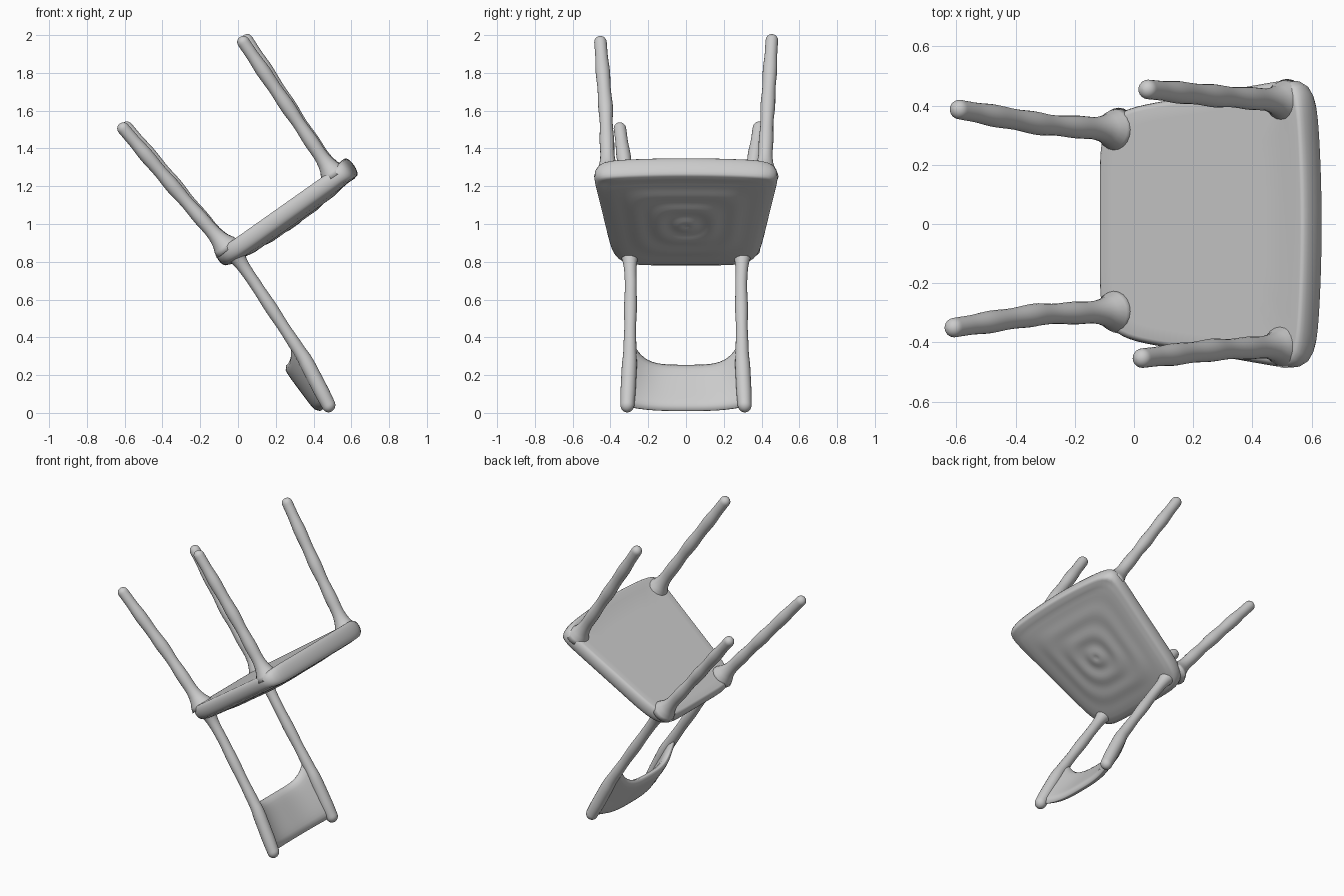
import bpy, bmesh, math
from mathutils import Vector

old = bpy.data.objects.get("Cube")
if old:
    bpy.data.objects.remove(old, do_unlink=True)

grey = bpy.data.materials.new("plain grey")
grey.use_nodes = True
COLOUR = (0.6, 0.6, 0.6, 1)
grey.diffuse_color = COLOUR
grey.node_tree.nodes["Principled BSDF"].inputs["Base Color"].default_value = COLOUR

# Seat frame: U runs along the tilted seat, W is normal to it
TILT = math.radians(35.2)
U = Vector((math.cos(TILT), 0, math.sin(TILT)))
W = Vector((-math.sin(TILT), 0, math.cos(TILT)))
ORIGIN = Vector((0, 0, 0.934))


def finish(bm, name):
    bmesh.ops.recalc_face_normals(bm, faces=bm.faces)
    for f in bm.faces:
        f.smooth = True
    me = bpy.data.meshes.new(name)
    bm.to_mesh(me)
    bm.free()
    me.materials.append(grey)
    ob = bpy.data.objects.new(name, me)
    bpy.context.collection.objects.link(ob)
    return ob


def lerp(table, t):
    """Smoothly interpolated value of a list spread evenly over 0..1."""
    k = min(int(t * (len(table) - 1)), len(table) - 2)
    f = t * (len(table) - 1) - k
    f = f * f * (3 - 2 * f)
    return table[k] * (1 - f) + table[k + 1] * f


def limb(name, points, radii, flare=0.042, sides=20, steps=50):
    """Lumpy round bar with a flared root and a rounded tip."""
    pts = [Vector(p) for p in points]
    lens = [(b - a).length for a, b in zip(pts, pts[1:])]
    total = sum(lens)
    bm = bmesh.new()
    rings = []
    axis = (pts[-1] - pts[0]).normalized()
    e1 = axis.cross(Vector((0, 1, 0))).normalized()
    e2 = axis.cross(e1)
    tip = radii[-1]
    for i in range(steps + 1):
        # denser rings near the tip
        t = 1 - (1 - i / steps) ** 1.6
        d = t * total
        r = lerp(radii, t) + flare * math.exp(-max(d - 0.015, 0) / 0.05)
        left = total - d
        if left < tip:
            r *= max(math.sqrt(max(1 - (1 - left / tip) ** 2, 0)), 0.05)
        k = 0
        while k < len(lens) - 1 and d > lens[k]:
            d -= lens[k]
            k += 1
        c = pts[k].lerp(pts[k + 1], d / lens[k])
        ring = []
        for j in range(sides):
            a = 2 * math.pi * j / sides
            ring.append(bm.verts.new(c + r * (math.cos(a) * e1 + math.sin(a) * e2)))
        rings.append(ring)
    for a, b in zip(rings, rings[1:]):
        for j in range(sides):
            n = (j + 1) % sides
            bm.faces.new((a[j], a[n], b[n], b[j]))
    bm.faces.new(rings[0])
    bm.faces.new(rings[-1])
    return finish(bm, name)


# Seat: concentric rings on a tapered rounded plan, flat on one side, cushioned on the other
def seat():
    N = 128
    rim = [(1 - 0.055 * (1 - math.sin(a)), 0.045 * math.cos(a))
           for a in [math.pi * i / 10 for i in range(11)]]
    rows = [(r, 0.045, 0) for r in (0.3, 0.6, 0.85)]
    rows += [(r, h, 0) for r, h in rim]
    for i in range(1, 26):
        r = 0.945 * (1 - i / 26)
        bulge = 0.036 * (1 - r ** 2.5)
        ripple = 0.005 * math.sin(r * 24) * (1 - r)
        rows.append((r, -0.045, -(bulge + ripple)))
    bm = bmesh.new()

    def place(r, h, extra, ang):
        c, s = math.cos(ang), math.sin(ang)
        # rings turn from round to square towards the edge
        n = 2 + (10 if c > 0 else 5) * r * r
        k = (abs(c) ** n + abs(s) ** n) ** (-1 / n)
        p, q = c * k * r, s * k * r
        half = 0.44 + 0.06 * p
        a = 0.275 + 0.432 * p
        if p > 0:
            a += p * 0.03 * (0.4 - q * q)      # bowed front edge
        swell = max(p - 0.84, 0) / 0.16        # thicker front roll
        b = -0.045 + h * (1 + 0.4 * min(swell, 1)) + extra
        return ORIGIN + U * a + W * b + Vector((0, q * half, 0))

    top = bm.verts.new(place(0, 0.045, 0, 0))
    rings = [[bm.verts.new(place(r, h, e, 2 * math.pi * j / N)) for j in range(N)]
             for r, h, e in rows]
    bottom = bm.verts.new(place(0, -0.045, -0.036, 0))
    for j in range(N):
        n = (j + 1) % N
        bm.faces.new((top, rings[0][j], rings[0][n]))
        bm.faces.new((bottom, rings[-1][n], rings[-1][j]))
        for a, b in zip(rings, rings[1:]):
            bm.faces.new((a[j], b[j], b[n], a[n]))
    return finish(bm, "seat")


seat()

# Four legs, pointing up
LEG = [0.033, 0.033, 0.038, 0.034, 0.039, 0.035, 0.038, 0.033, 0.033]
limb("rear_leg_left", [(-0.055, 0.318, 0.868), (-0.3, 0.335, 1.165), (-0.61, 0.39, 1.535)], LEG)
limb("rear_leg_right", [(-0.055, -0.295, 0.868), (-0.32, -0.305, 1.17), (-0.628, -0.353, 1.53)], LEG)
limb("front_leg_left", [(0.515, 0.415, 1.255), (0.28, 0.432, 1.61), (0.03, 0.456, 2.0)], LEG)
limb("front_leg_right", [(0.51, -0.412, 1.255), (0.27, -0.425, 1.61), (0.01, -0.455, 1.99)], LEG)

# Two back posts, pointing down
POST = [0.033, 0.030, 0.031, 0.034, 0.031, 0.034, 0.040, 0.040, 0.036]
for side, s in (("left", 1), ("right", -1)):
    limb("back_post_" + side,
         [(-0.04, 0.3 * s, 0.875), (0.09, 0.292 * s, 0.685),
          (0.35, 0.298 * s, 0.29), (0.497, 0.312 * s, 0.008)], POST, flare=0.035)


# Curved backrest panel between the posts
def backrest():
    NY, NS = 36, 14
    bm = bmesh.new()
    grid = []
    for i in range(NY + 1):
        q = -1 + 2 * i / NY
        bow = 1 - abs(q) ** 3
        top = Vector((0.34, 0, 0.305)) + Vector((-0.85, 0, -0.53)) * 0.098 * bow
        top += Vector((-0.06, 0, 0.11)) * abs(q) ** 6
        low = Vector((0.475, 0, 0.035)) + Vector((-0.85, 0, -0.53)) * 0.045 * bow
        col = []
        for j in range(NS + 1):
            t = j / NS
            p = top.lerp(low, t)
            p.y = q * (0.30 + 0.012 * t)
            # thickness fades at the top and bottom edges
            th = 0.022 * math.sqrt(max(1 - abs(2 * t - 1) ** 6, 0)) + 0.003
            off = Vector((0.85, 0, 0.53)) * th
            col.append((bm.verts.new(p + off), bm.verts.new(p - off)))
        grid.append(col)
    for a, b in zip(grid, grid[1:]):
        for j in range(NS):
            for k in (0, 1):
                bm.faces.new((a[j][k], a[j + 1][k], b[j + 1][k], b[j][k]))
        for j in (0, NS):
            bm.faces.new((a[j][0], b[j][0], b[j][1], a[j][1]))
    for col in (grid[0], grid[-1]):
        for j in range(NS):
            bm.faces.new((col[j][0], col[j + 1][0], col[j + 1][1], col[j][1]))
    return finish(bm, "backrest")


backrest()
